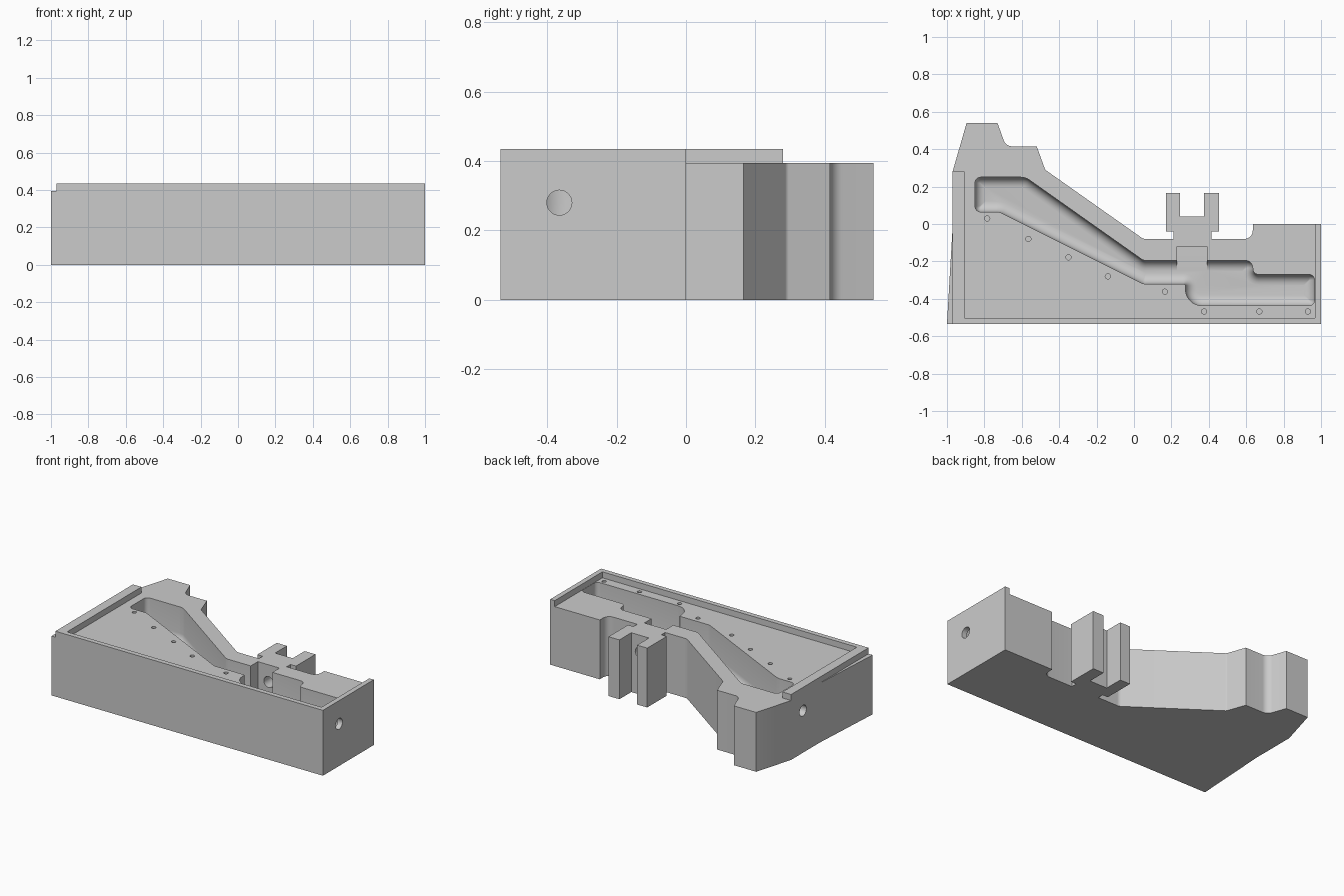
import bpy
import bmesh
import math
from mathutils import Vector, Matrix

cube = bpy.data.objects.get("Cube")
if cube:
    bpy.data.objects.remove(cube)

TOP, RIM_TOP, FLOOR, FILLET, HOLE_Z = 0.395, 0.435, 0.165, 0.055, 0.28

grey = bpy.data.materials.new("plain grey")
grey.use_nodes = True
grey.diffuse_color = (0.6, 0.6, 0.6, 1)
grey.node_tree.nodes["Principled BSDF"].inputs["Base Color"].default_value = (0.6, 0.6, 0.6, 1)


def ring(corners, d=0.0, steps=8):
    """Counter-clockwise outline moved inward by d, with rounded corners (x, y, radius)."""
    pts = []
    for i, c in enumerate(corners):
        p = Vector(c[:2])
        a = (p - Vector(corners[i - 1][:2])).normalized()
        b = (Vector(corners[(i + 1) % len(corners)][:2]) - p).normalized()
        na, nb = Vector((-a.y, a.x)), Vector((-b.y, b.x))
        mitre = (na + nb) / (1 + na.dot(nb))
        p = p + mitre * d
        if len(c) < 3:
            pts.append(p)
            continue
        turn = a.x * b.y - a.y * b.x
        side = 1 if turn > 0 else -1
        r = max(c[2] - side * d, 0.004)
        centre = p + mitre * r * side
        start = -na * side
        angle = math.atan2(turn, a.dot(b))
        for k in range(steps + 1):
            pts.append(centre + Matrix.Rotation(angle * k / steps, 2) @ start * r)
    return pts


def loft(name, layers):
    """Solid through stacked outlines, given as (points, z) from the bottom up."""
    bm = bmesh.new()
    rows = [[bm.verts.new((p.x, p.y, z)) for p in pts] for pts, z in layers]
    n = len(rows[0])
    for low, high in zip(rows, rows[1:]):
        for i in range(n):
            j = (i + 1) % n
            bm.faces.new((low[i], low[j], high[j], high[i]))
    bm.faces.new(rows[0][::-1])
    bm.faces.new(rows[-1])
    bmesh.ops.recalc_face_normals(bm, faces=bm.faces[:])
    return finish(name, bm)


def finish(name, bm):
    mesh = bpy.data.meshes.new(name)
    bm.to_mesh(mesh)
    bm.free()
    mesh.materials.append(grey)
    obj = bpy.data.objects.new(name, mesh)
    bpy.context.collection.objects.link(obj)
    return obj


def rod(name, start, end, radius, sides=32):
    start, end = Vector(start), Vector(end)
    axis = end - start
    turn = Vector((0, 0, 1)).rotation_difference(axis).to_matrix().to_4x4()
    bm = bmesh.new()
    bmesh.ops.create_cone(bm, cap_ends=True, segments=sides, radius1=radius, radius2=radius,
                          depth=axis.length, matrix=Matrix.Translation((start + end) / 2) @ turn)
    return finish(name, bm)


def activate(obj):
    bpy.ops.object.select_all(action='DESELECT')
    obj.select_set(True)
    bpy.context.view_layer.objects.active = obj


def carve(target, cutter):
    cutter.hide_render = True
    activate(target)
    mod = target.modifiers.new("cut", 'BOOLEAN')
    mod.operation, mod.solver, mod.object = 'DIFFERENCE', 'EXACT', cutter
    bpy.ops.object.modifier_apply(modifier=mod.name)
    bpy.data.objects.remove(cutter)


# Main block with the forked bracket and stepped corner at the back
outline = [
    (-1, -.535), (1, -.535), (1, 0), (.635, 0), (.635, -.08, .045), (.415, -.08),
    (.415, -.04), (.455, -.04), (.455, .165), (.375, .165), (.375, .04), (.245, .04),
    (.245, .165), (.17, .165), (.17, -.04), (.21, -.04), (.21, -.08), (.05, -.08, .04),
    (-.475, .29, .02), (-.52, .415), (-.685, .415, .05), (-.73, .54), (-.895, .54),
    (-.97, .28), (-.97, -.02)]
body = loft("block", [(ring(outline), 0), (ring(outline), TOP)])

# Long channel with a rounded floor edge
channel = [
    (-.85, .065, .03), (-.72, .065, .08), (.05, -.32, .04), (.275, -.32, .01),
    (.275, -.437, .09), (.965, -.437, .03), (.965, -.27, .03), (.635, -.27, .03),
    (.635, -.195, .04), (.05, -.195, .04), (-.58, .25, .08), (-.85, .25, .03)]
layers = []
for k in range(7):
    t = math.radians(15 * k)
    layers.append((ring(channel, FILLET * (1 - math.sin(t))), FLOOR + FILLET * (1 - math.cos(t))))
layers.append((ring(channel), TOP + 0.1))
carve(body, loft("channel_cutter", layers))

# Square recess in the channel wall beside the bracket
recess = ring([(.23, -.25), (.39, -.25), (.39, -.12), (.23, -.12)])
carve(body, loft("recess_cutter", [(recess, FLOOR), (recess, TOP + 0.1)]))

# Round ports through both ends and through the bracket
for start, end in [((.9, -.365), (1.1, -.365)), ((-1.1, .155), (-.8, .155)), ((.31, -.2), (.31, .1))]:
    carve(body, rod("port_cutter", (*start, HOLE_Z), (*end, HOLE_Z), 0.036))

# Row of small pin holes along the channel
for x, y in [(-.785, .03), (-.565, -.08), (-.35, -.178), (-.14, -.28),
             (.165, -.362), (.375, -.468), (.67, -.468), (.93, -.468)]:
    carve(body, rod("pin_cutter", (x, y, TOP - 0.1), (x, y, TOP + 0.1), 0.014, 16))

# Raised rim along the front and both ends
rim_outline = ring([(-.97, -.535), (1, -.535), (1, 0), (.967, 0), (.967, -.502),
                    (-.907, -.502), (-.907, .28), (-.97, .28)])
rim = loft("rim", [(rim_outline, TOP), (rim_outline, RIM_TOP)])

for part in (body, rim):
    activate(part)
    bpy.ops.object.shade_smooth_by_angle(angle=math.radians(30))
